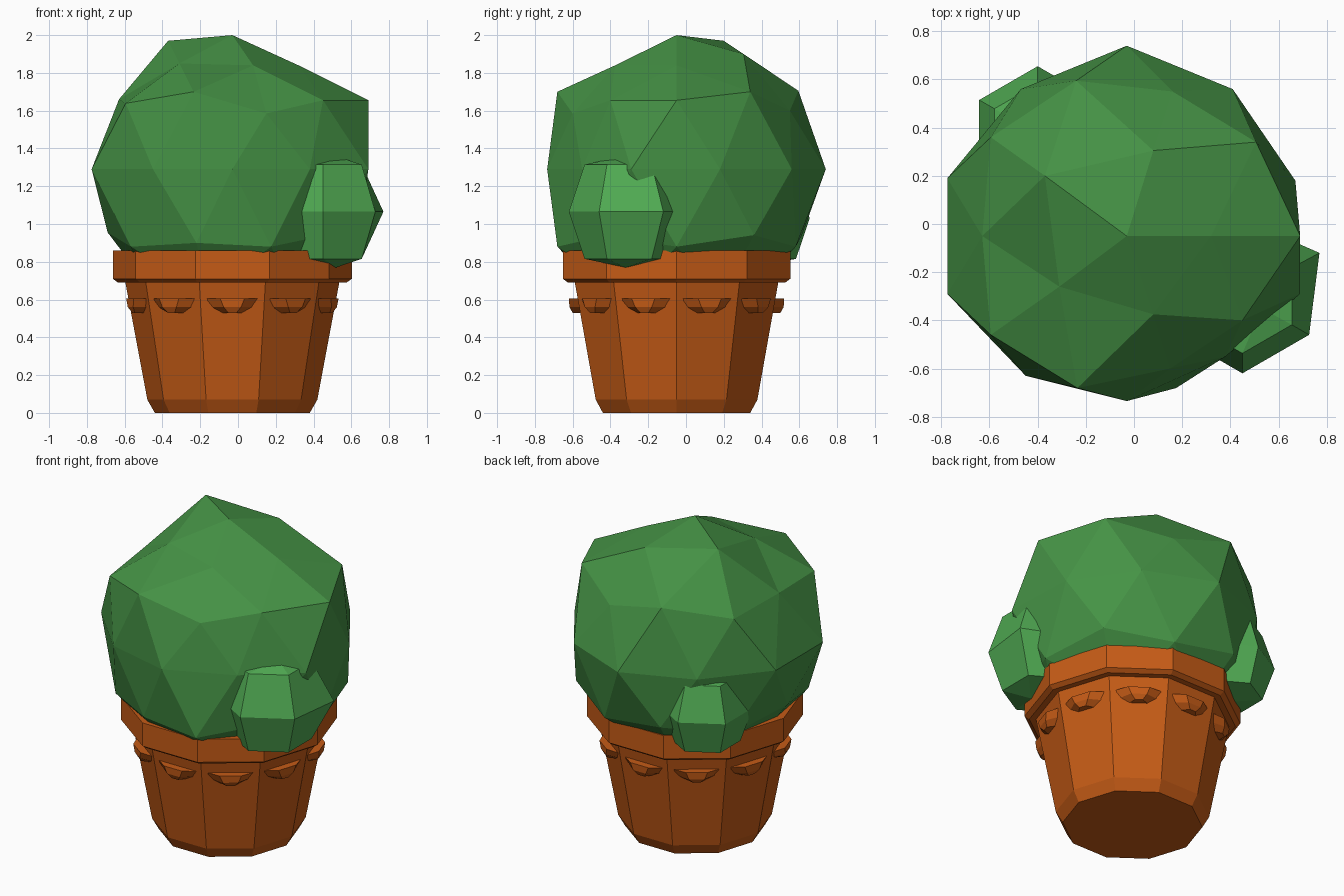
import bpy, bmesh, math
from mathutils import Vector, Matrix

if "Cube" in bpy.data.objects:
    bpy.data.objects.remove(bpy.data.objects["Cube"])

CX, CY = -0.03, -0.05  # axis of the pot


def material(name, rgb):
    m = bpy.data.materials.new(name)
    m.diffuse_color = (*rgb, 1)
    m.use_nodes = True
    m.node_tree.nodes["Principled BSDF"].inputs["Base Color"].default_value = m.diffuse_color
    return m


CLAY = material("clay", (0.56, 0.105, 0.008))
SOIL = material("soil", (0.07, 0.025, 0.015))
LEAF = material("leaf", (0.06, 0.29, 0.06))
SPROUT = material("sprout_leaf", (0.08, 0.40, 0.085))


def finish(name, bm, mat):
    bmesh.ops.remove_doubles(bm, verts=bm.verts, dist=1e-4)
    bmesh.ops.recalc_face_normals(bm, faces=bm.faces)
    me = bpy.data.meshes.new(name)
    bm.to_mesh(me)
    bm.free()
    me.materials.append(mat)
    ob = bpy.data.objects.new(name, me)
    bpy.context.collection.objects.link(ob)
    return ob


def lathe(profile, sides, centre, start=0.0):
    """Revolve (radius, z) points into a faceted shape."""
    bm = bmesh.new()
    rings = [[bm.verts.new((centre[0] + r * math.cos(start + 2 * math.pi * k / sides),
                            centre[1] + r * math.sin(start + 2 * math.pi * k / sides), z))
              for k in range(sides)] for r, z in profile]
    for a, b in zip(rings, rings[1:]):
        for k in range(sides):
            n = (k + 1) % sides
            bm.faces.new((a[k], a[n], b[n], b[k]))
    return bm


def snap(bm, targets):
    """Pull the nearest vertex onto each target for a hand-shaped look."""
    for t in map(Vector, targets):
        min(bm.verts, key=lambda v: (v.co - t).length).co = t


# Pot: ten-sided body, rim and soil
finish("pot_body", lathe([(0, 0), (0.41, 0), (0.45, 0.07), (0.568, 0.70), (0, 0.70)],
                         10, (CX, CY)), CLAY)
finish("pot_rim", lathe([(0.54, 0.69), (0.605, 0.69), (0.633, 0.71), (0.633, 0.86),
                         (0.54, 0.86), (0.54, 0.69)], 10, (CX, CY)), CLAY)
finish("soil", lathe([(0, 0.72), (0.54, 0.72), (0.54, 0.86), (0.53, 0.885), (0, 0.885)],
                     10, (CX, CY)), SOIL)

# Scallops: one half-bowl on each face of the pot
bm = bmesh.new()
for k in range(10):
    m = Matrix.Translation((CX, CY, 0)) @ Matrix.Rotation(math.radians(18 + 36 * k), 4, 'Z')
    rows = []
    for w, depth, z in ((0.16, 0.065, 0.605), (0.115, 0.062, 0.56), (0.055, 0.045, 0.53)):
        rows.append([bm.verts.new(m @ Vector((0.505 + d * depth, s * w, z)))
                     for s, d in ((-1, 0), (-0.4, 1), (0.4, 1), (1, 0))])
    for a, b in zip(rows, rows[1:]):
        for i in range(4):
            j = (i + 1) % 4
            bm.faces.new((a[i], a[j], b[j], b[i]))
    bm.faces.new(rows[0])
    bm.faces.new(rows[-1])
finish("pot_scallops", bm, CLAY)

# Main foliage: icosphere pulled into an uneven ball
bm = bmesh.new()
bmesh.ops.create_icosphere(bm, subdivisions=2, radius=0.78,
                           matrix=Matrix.Translation((CX, CY, 1.29)))
snap(bm, [
    (-0.03, -0.05, 2.0), (0.32, -0.05, 1.84), (0.08, 0.305, 1.9), (-0.37, 0.2, 1.97),
    (-0.31, -0.26, 1.85), (0.08, -0.375, 1.84), (0.69, -0.05, 1.655), (0.16, 0.55, 1.6),
    (0.15, -0.6, 1.585), (-0.63, -0.05, 1.66), (0.45, -0.4, 1.655), (-0.24, 0.595, 1.705),
    (0.67, 0.18, 1.29), (0.69, -0.29, 1.29), (0.41, 0.56, 1.29), (-0.03, 0.74, 1.29),
    (-0.47, 0.56, 1.29), (-0.775, 0.19, 1.29), (-0.775, -0.29, 1.29), (-0.45, -0.63, 1.29),
    (-0.03, -0.735, 1.29), (0.38, -0.55, 1.29), (-0.69, -0.05, 0.955), (-0.22, -0.65, 0.9),
    (0.46, -0.42, 0.94)])
finish("main_foliage", bm, LEAF)

# Two small side shoots
for name, c, r, h, moves in (
        ("front_right_shoot", (0.45, -0.30, 1.065), 0.32, 0.29,
         [(0.77, -0.12, 1.065), (0.53, -0.35, 1.355), (0.52, -0.32, 0.77)]),
        ("back_left_shoot", (-0.40, 0.375, 1.03), 0.28, 0.25, [])):
    bm = lathe([(r * f, c[2] + h * g) for f, g in
                ((0, -1), (0.74, -0.86), (1, 0), (0.74, 0.86), (0, 1))],
               6, c, math.radians(30))
    bmesh.ops.remove_doubles(bm, verts=bm.verts, dist=1e-4)
    snap(bm, moves)
    finish(name, bm, SPROUT)
